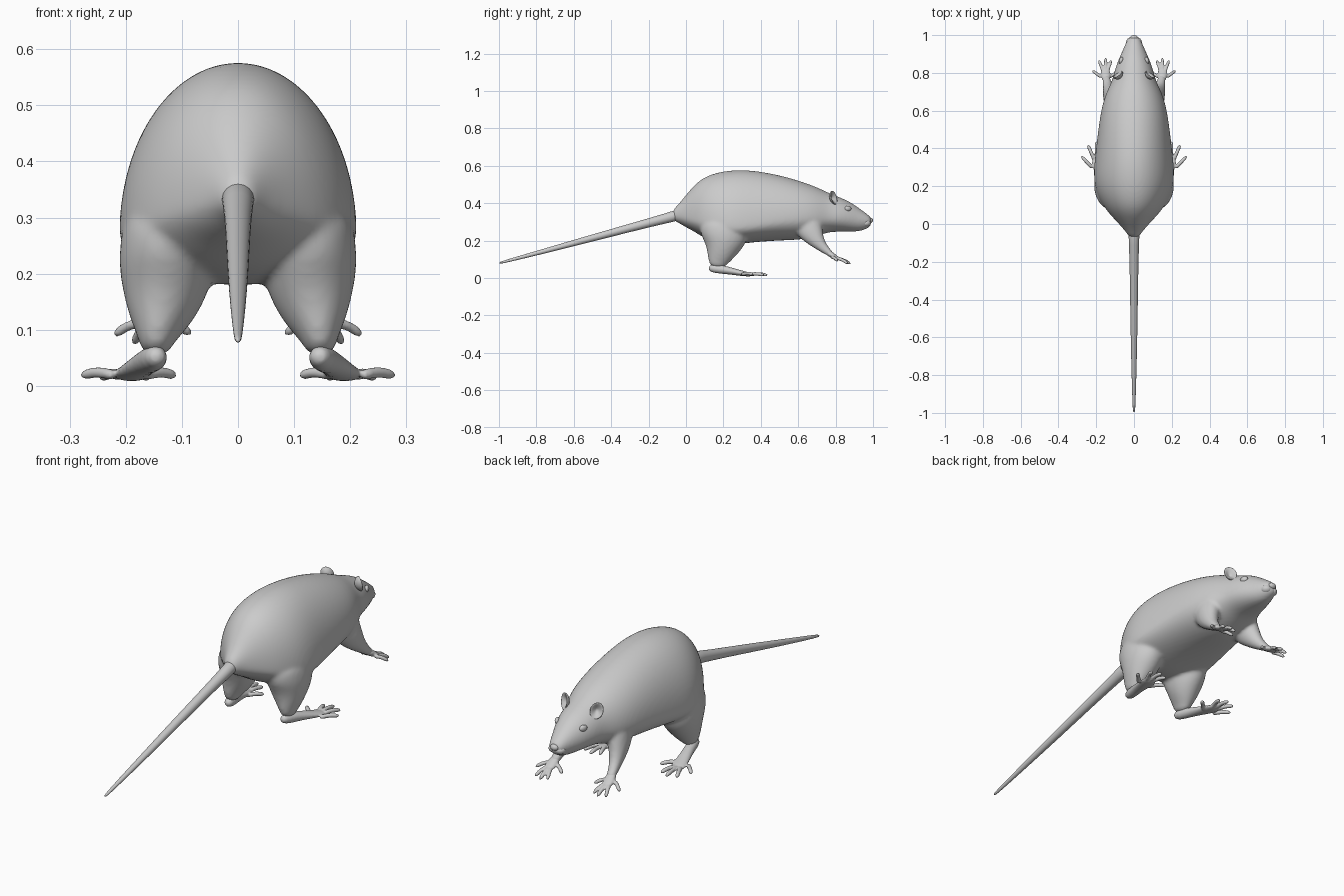
import bpy, bmesh, math
from mathutils import Vector, Matrix

if "Cube" in bpy.data.objects:
    bpy.data.objects.remove(bpy.data.objects["Cube"])

X = Vector((1, 0, 0))


def add_rings(bm, rings):
    """Skin a list of closed rings of points and cap both ends."""
    part = [[bm.verts.new(p) for p in r] for r in rings]
    n = len(part[0])
    faces = []
    for a, b in zip(part, part[1:]):
        for i in range(n):
            j = (i + 1) % n
            faces.append(bm.faces.new((a[i], a[j], b[j], b[i])))
    faces += [bm.faces.new(part[0]), bm.faces.new(part[-1])]
    bmesh.ops.recalc_face_normals(bm, faces=faces)


def add_tube(bm, path, side=1, n=12):
    """Path rows: x, y, z, half width, half depth."""
    pts = [Vector((p[0] * side, p[1], p[2])) for p in path]
    rings = []
    for i, c in enumerate(pts):
        t = (pts[min(i + 1, len(pts) - 1)] - pts[max(i - 1, 0)]).normalized()
        u = (X - t * X.dot(t)).normalized()
        v = t.cross(u)
        rings.append([c + u * path[i][3] * math.cos(a) + v * path[i][4] * math.sin(a)
                      for a in (k * math.tau / n for k in range(n))])
    add_rings(bm, rings)


def add_toe(bm, root, tip, r, side):
    a, b = Vector(root), Vector(tip)
    path = []
    for f, k, lift in ((0, 1, 0), (.35, .95, .006), (.65, .9, .006), (.85, .95, .002), (1, .35, 0)):
        p = a.lerp(b, f)
        path.append((p.x, p.y, p.z + lift, r * k, r * k))
    add_tube(bm, path, side, 8)


def finish(bm, name, subsurf=0, voxel=0, smooth=0):
    me = bpy.data.meshes.new(name)
    bm.to_mesh(me)
    bm.free()
    ob = bpy.data.objects.new(name, me)
    bpy.context.collection.objects.link(ob)
    if subsurf:
        m = ob.modifiers.new("Subsurf", 'SUBSURF')
        m.levels = m.render_levels = subsurf
    if voxel:
        m = ob.modifiers.new("Blend", 'REMESH')
        m.mode = 'VOXEL'
        m.voxel_size = voxel
        m.use_smooth_shade = True
    if smooth:
        m = ob.modifiers.new("Smooth", 'SMOOTH')
        m.factor = 0.5
        m.iterations = smooth
    for p in me.polygons:
        p.use_smooth = True
    return ob


def add_ball(bm, centre, size, rot=0):
    bmesh.ops.create_uvsphere(bm, u_segments=20, v_segments=12, radius=1,
                              matrix=Matrix.Translation(centre) @ Matrix.Rotation(rot, 4, 'Z')
                              @ Matrix.Diagonal((*size, 1)))


# Torso and head: y, half width, widest height, top, bottom
torso = [(-.075, .022, .335, .36, .31), (-.04, .045, .335, .395, .295), (0, .08, .32, .445, .27),
         (.05, .128, .31, .505, .245), (.1, .168, .29, .543, .21), (.17, .203, .275, .568, .185),
         (.25, .217, .27, .58, .175), (.35, .209, .28, .58, .19), (.5, .191, .31, .553, .2),
         (.62, .173, .32, .517, .203), (.7, .147, .32, .487, .222), (.76, .115, .32, .457, .245),
         (.82, .102, .325, .433, .247), (.87, .083, .32, .412, .247), (.92, .06, .31, .378, .247),
         (.965, .041, .305, .345, .26), (.993, .026, .303, .324, .28)]
bm = bmesh.new()
rings = []
for y, w, zc, top, bot in torso:
    ring = []
    for k in range(24):
        a = k * math.tau / 24
        s = math.sin(a)
        ring.append((w * math.cos(a), y, zc + s * (top - zc if s > 0 else zc - bot)))
    rings.append(ring)
add_rings(bm, rings)

# Limbs blended into the torso
hind_leg = [(.12, .2, .33, .08, .13), (.125, .205, .25, .09, .135), (.128, .205, .2, .088, .124),
            (.134, .19, .15, .073, .09), (.142, .178, .11, .052, .068),
            (.146, .168, .08, .032, .052), (.148, .165, .055, .024, .034)]
front_leg = [(.09, .63, .33, .06, .09), (.112, .66, .26, .052, .078), (.128, .69, .21, .04, .052),
             (.138, .725, .168, .028, .03), (.146, .765, .134, .023, .019), (.15, .785, .12, .022, .015)]
for s in (-1, 1):
    add_tube(bm, hind_leg, s)
    add_tube(bm, front_leg, s)
finish(bm, "body", 2, .008, 8)

# Feet with toes
hind_sole = [(.143, .12, .055, .014, .014), (.147, .15, .05, .026, .026), (.165, .22, .042, .025, .022),
             (.183, .29, .026, .032, .016), (.192, .335, .019, .036, .012), (.195, .355, .017, .026, .008)]
hind_tips = [(.28, .36, .018), (.245, .42, .014), (.2, .438, .014), (.16, .42, .014), (.11, .355, .018)]
hand = [(.144, .75, .143, .02, .018), (.15, .785, .118, .027, .016), (.152, .81, .105, .027, .011),
        (.152, .82, .1, .018, .008)]
hand_tips = [(.221, .812, .09), (.186, .868, .075), (.15, .882, .074), (.12, .868, .076), (.083, .808, .092)]
for s, label in ((-1, "left"), (1, "right")):
    bm = bmesh.new()
    add_tube(bm, hind_sole, s)
    for i, t in enumerate(hind_tips):
        outer = i in (0, 4)
        add_toe(bm, (.193 + (t[0] - .195) * .3, .295 if outer else .335, .018), t, .0115, s)
    finish(bm, label + "_hind_foot", 1, .004, 4)
    bm = bmesh.new()
    add_tube(bm, hand, s)
    for i, t in enumerate(hand_tips):
        outer = i in (0, 4)
        add_toe(bm, (.152 + (t[0] - .152) * .25, .775 if outer else .8, .112 if outer else .107), t, .0105, s)
    finish(bm, label + "_front_foot", 1, .004, 4)

    # Cupped ear
    bm = bmesh.new()
    bmesh.ops.create_uvsphere(bm, u_segments=24, v_segments=16, radius=1)
    for v in bm.verts:
        r = math.hypot(v.co.x, v.co.z)
        if v.co.y > 0:
            v.co.y *= 1.6 * r - .7
        v.co.y += .9 * r * r - .4
    bm.transform(Matrix.Translation((.082 * s, .785, .428)) @ Matrix.Rotation(-.5 * s, 4, 'Z')
                 @ Matrix.Rotation(.3 * s, 4, 'Y') @ Matrix.Rotation(.2, 4, 'X')
                 @ Matrix.Diagonal((.029, .012, .038, 1)))
    finish(bm, label + "_ear")

    # Eye
    bm = bmesh.new()
    add_ball(bm, (.068 * s, .866, .371), (.011, .019, .015), .4 * s)
    finish(bm, label + "_eye")

# Nose and muzzle pads
bm = bmesh.new()
add_ball(bm, (0, .984, .308), (.02, .016, .015))
for s in (-1, 1):
    add_ball(bm, (.017 * s, .963, .293), (.024, .026, .02), .4 * s)
finish(bm, "nose")

# Tail
bm = bmesh.new()
add_tube(bm, [(0, -.02, .343, .034, .034), (0, -.08, .326, .027, .027), (0, -.3, .268, .022, .022),
              (0, -.55, .2, .019, .018), (0, -.8, .132, .013, .012), (0, -.96, .09, .008, .008),
              (0, -1, .079, .005, .005)], 1, 16)
finish(bm, "tail", 1)
